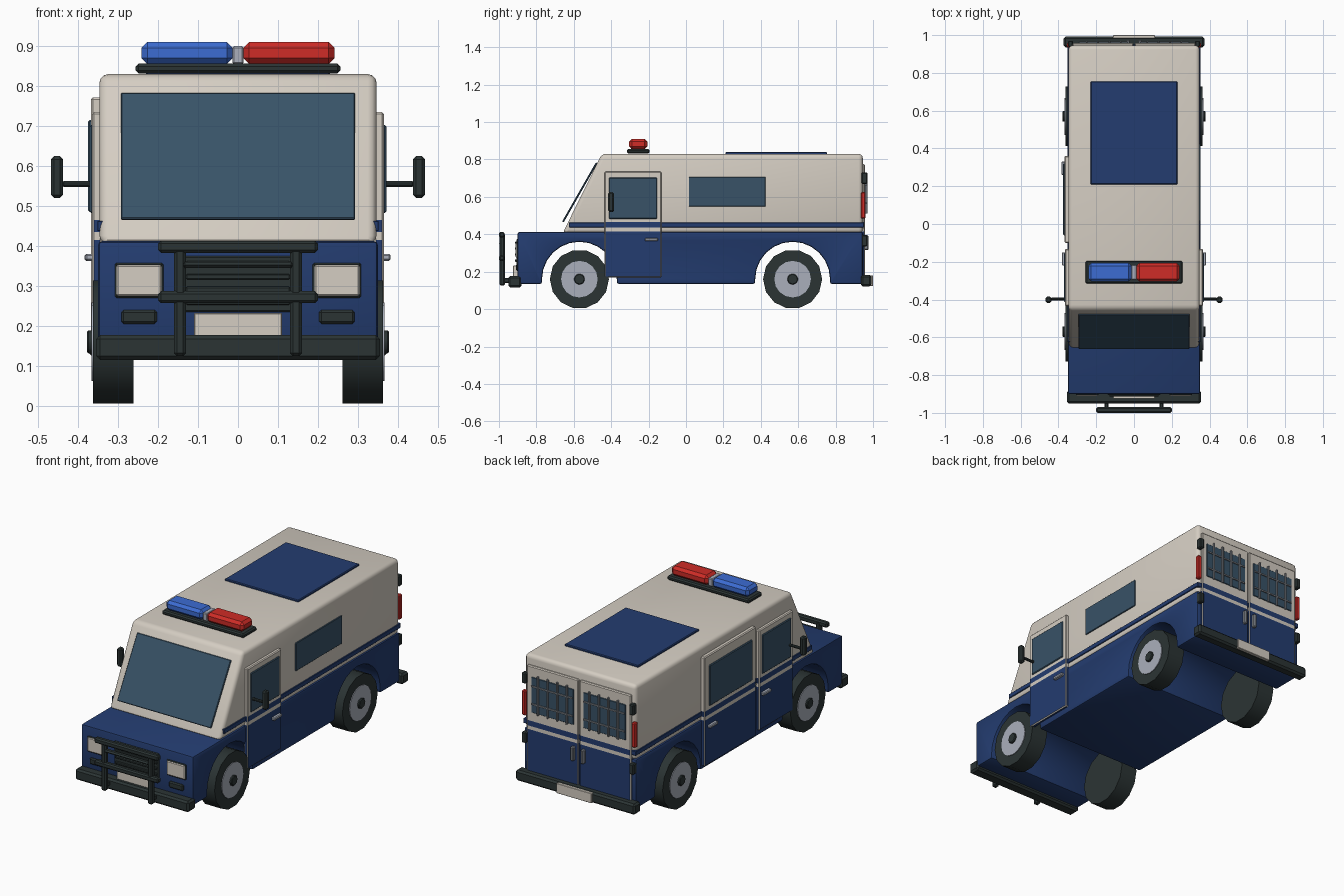
import bpy, bmesh, math
from mathutils import Matrix, Vector

cube = bpy.data.objects.get("Cube")
if cube:
    bpy.data.objects.remove(cube, do_unlink=True)


def material(name, r, g, b):
    m = bpy.data.materials.new(name)
    m.use_nodes = True
    m.diffuse_color = (r, g, b, 1)
    bsdf = next(n for n in m.node_tree.nodes if n.type == 'BSDF_PRINCIPLED')
    bsdf.inputs["Base Color"].default_value = (r, g, b, 1)
    return m


NAVY = material("navy paint", 0.017, 0.045, 0.16)
CREAM = material("cream paint", 0.66, 0.61, 0.54)
GLASS = material("tinted glass", 0.04, 0.085, 0.135)
BLACK = material("black rubber", 0.024, 0.034, 0.034)
STEEL = material("pale steel", 0.40, 0.43, 0.50)
GREY = material("grey metal", 0.23, 0.25, 0.28)
RED = material("red lens", 0.62, 0.025, 0.02)
BLUE = material("blue lens", 0.045, 0.15, 0.65)


def finish(name, bm, mats, bevel=0.0, segments=1):
    """Bevel the sharp edges, then make a shaded object."""
    bmesh.ops.recalc_face_normals(bm, faces=bm.faces)
    if bevel:
        sharp = [e for e in bm.edges if e.calc_face_angle(0) > math.radians(35)]
        bmesh.ops.bevel(bm, geom=sharp, offset=bevel, segments=segments,
                        profile=0.5, affect='EDGES', clamp_overlap=True)
    mesh = bpy.data.meshes.new(name)
    bm.to_mesh(mesh)
    bm.free()
    for m in mats:
        mesh.materials.append(m)
    ob = bpy.data.objects.new(name, mesh)
    bpy.context.collection.objects.link(ob)
    bpy.ops.object.select_all(action='DESELECT')
    ob.select_set(True)
    bpy.context.view_layer.objects.active = ob
    bpy.ops.object.shade_smooth_by_angle(angle=math.radians(30))
    return ob


def box_mesh(x, y, z):
    bm = bmesh.new()
    bmesh.ops.create_cube(bm, size=1)
    for v in bm.verts:
        v.co = [(a + b) / 2 + c * (b - a) for (a, b), c in zip((x, y, z), v.co)]
    return bm


def box(name, x, y, z, mat, bevel=0.004, segments=1):
    return finish(name, box_mesh(x, y, z), [mat], bevel, segments)


def mirrored(name, x, y, z, mat, bevel=0.004):
    box("left_" + name, x, y, z, mat, bevel)
    box("right_" + name, (-x[1], -x[0]), y, z, mat, bevel)


def banded_door(name, x, y, z):
    """Door panel painted in bands by height."""
    bm = box_mesh(x, y, z)
    for h in (0.415, 0.435, 0.465):
        bmesh.ops.bisect_plane(bm, geom=bm.verts[:] + bm.edges[:] + bm.faces[:],
                               plane_co=(0, 0, h), plane_no=(0, 0, 1))
    for f in bm.faces:
        h = f.calc_center_median().z
        f.material_index = int(h < 0.415 or 0.435 < h < 0.465)
    finish(name, bm, [CREAM, NAVY], 0.005)


def extruded(name, outline, half_width, mat, bevel, segments):
    """Side outline of (y, z) points extruded across the width."""
    bm = bmesh.new()
    face = bm.faces.new([bm.verts.new((-half_width, y, z)) for y, z in outline])
    out = bmesh.ops.extrude_face_region(bm, geom=[face])
    for v in out["geom"]:
        if isinstance(v, bmesh.types.BMVert):
            v.co.x = half_width
    return finish(name, bm, [mat], bevel, segments)


def cylinder(name, radius, x, y, z, mat, sides, bevel=0.0):
    bm = bmesh.new()
    bmesh.ops.create_cone(bm, cap_ends=True, segments=sides, radius1=radius,
                          radius2=radius, depth=abs(x[1] - x[0]))
    turn = Matrix.Rotation(math.pi / 2, 4, 'Y')
    bm.transform(Matrix.Translation(((x[0] + x[1]) / 2, y, z)) @ turn)
    finish(name, bm, [mat], bevel)


# Lower body with wheel arches, and the upper shell
AXLE, AXLE_Z, ARCH = 0.57, 0.16, 0.2
lower = [(-0.9, 0.135)]
for centre in (-AXLE, AXLE):
    lower.append((centre - ARCH, 0.135))
    for i in range(13):
        a = math.pi * (1 - i / 12)
        lower.append((centre + ARCH * math.cos(a), AXLE_Z + ARCH * math.sin(a)))
    lower.append((centre + ARCH, 0.135))
lower += [(0.945, 0.135), (0.945, 0.412), (-0.9, 0.412)]
extruded("lower_body", lower, 0.35, NAVY, 0.01, 2)
extruded("upper_body", [(-0.66, 0.405), (0.945, 0.405), (0.945, 0.83), (-0.45, 0.83)],
         0.347, CREAM, 0.022, 3)
box("waist_stripe", (-0.352, 0.352), (-0.625, 0.95), (0.437, 0.463), NAVY, 0.002)
box("roof_panel", (-0.23, 0.23), (0.21, 0.755), (0.825, 0.84), NAVY)

# Sloping windscreen
bm = box_mesh((-0.293, 0.293), (-0.005, 0.005), (-0.182, 0.182))
lean = math.atan2(0.18, 0.315)
bm.transform(Matrix.Translation((0, -0.568, 0.624)) @ Matrix.Rotation(-lean, 4, 'X'))
finish("windscreen", bm, [GLASS], 0.003)

# Wheels
for end, y in (("front", -AXLE), ("rear", AXLE)):
    for side, s in (("left", 1), ("right", -1)):
        tag = f"{side}_{end}_"
        cylinder(tag + "tyre", 0.158, (s * 0.262, s * 0.363), y, AXLE_Z, BLACK, 14)
        cylinder(tag + "hub", 0.098, (s * 0.36, s * 0.367), y, AXLE_Z, STEEL, 16)
        cylinder(tag + "hub_nut", 0.03, (s * 0.36, s * 0.378), y, AXLE_Z, BLACK, 8, 0.004)

# Front doors with windows, handles and mirrors
for side, s in (("left", 1), ("right", -1)):
    banded_door(side + "_front_door", sorted((s * 0.34, s * 0.365)), (-0.435, -0.132), (0.17, 0.735))
mirrored("door_window", (0.35, 0.371), (-0.412, -0.155), (0.482, 0.703), GLASS)
mirrored("door_handle", (0.36, 0.382), (-0.22, -0.15), (0.363, 0.38), STEEL)
mirrored("mirror_arm", (0.36, 0.44), (-0.405, -0.39), (0.548, 0.562), BLACK)
mirrored("mirror", (0.438, 0.468), (-0.417, -0.384), (0.52, 0.625), BLACK, 0.008)

# Sliding door on one side, fixed window on the other
banded_door("sliding_door", (-0.368, -0.34), (-0.1, 0.36), (0.155, 0.772))
box("sliding_door_window", (-0.375, -0.35), (-0.06, 0.32), (0.485, 0.715), GLASS)
box("sliding_door_handle", (-0.384, -0.36), (0.26, 0.33), (0.363, 0.38), STEEL)
box("side_window", (0.34, 0.353), (0.015, 0.425), (0.548, 0.706), GLASS, 0.002)

# Front lamps, grille, number plate and bumper
mirrored("headlight_rim", (0.187, 0.308), (-0.906, -0.89), (0.27, 0.358), BLACK)
mirrored("headlight", (0.191, 0.304), (-0.911, -0.89), (0.275, 0.353), CREAM)
mirrored("fog_lamp", (0.203, 0.292), (-0.91, -0.89), (0.205, 0.24), BLACK, 0.006)
box("grille", (-0.14, 0.14), (-0.906, -0.89), (0.235, 0.375), BLACK)
for i in range(4):
    h = 0.252 + i * 0.032
    box(f"grille_slat_{i}", (-0.13, 0.13), (-0.914, -0.9), (h, h + 0.014), BLACK, 0.003)
box("front_plate", (-0.11, 0.11), (-0.925, -0.89), (0.165, 0.232), CREAM, 0.002)
box("front_bumper", (-0.355, 0.355), (-0.95, -0.88), (0.115, 0.177), BLACK, 0.01)

# Push bar
mirrored("push_bar_post", (0.13, 0.16), (-0.996, -0.968), (0.125, 0.405), BLACK, 0.007)
mirrored("push_bar_bracket", (0.135, 0.155), (-0.98, -0.9), (0.14, 0.165), BLACK)
for part, half, h in (("top", 0.2, 0.383), ("middle", 0.2, 0.257), ("upper", 0.14, 0.345)):
    box(f"push_bar_{part}_rail", (-half, half), (-1.0, -0.97), (h, h + 0.03 if half > 0.15 else h + 0.015),
        BLACK, 0.007)

# Rear doors with barred windows, handles, hinges and lamps
for side, s in (("left", 1), ("right", -1)):
    banded_door(side + "_rear_door", sorted((s * 0.004, s * 0.325)), (0.93, 0.957), (0.15, 0.775))
mirrored("rear_window", (0.03, 0.295), (0.94, 0.961), (0.515, 0.715), GLASS, 0.002)
for i in range(4):
    x = 0.07 + i * 0.06
    mirrored(f"window_bar_{i}", (x - 0.005, x + 0.005), (0.958, 0.97), (0.51, 0.73), GREY, 0.002)
for i, h in enumerate((0.565, 0.665)):
    mirrored(f"window_crossbar_{i}", (0.035, 0.29), (0.959, 0.967), (h - 0.004, h + 0.004), GREY, 0)
mirrored("rear_handle", (0.022, 0.042), (0.95, 0.975), (0.315, 0.395), GREY, 0.005)
for i, h in enumerate((0.335, 0.67)):
    mirrored(f"rear_hinge_{i}", (0.322, 0.35), (0.938, 0.97), (h, h + 0.06), BLACK, 0.005)
mirrored("tail_light", (0.33, 0.355), (0.935, 0.96), (0.485, 0.625), RED, 0.005)
box("rear_bumper", (-0.373, 0.373), (0.935, 0.992), (0.122, 0.182), BLACK, 0.01)
box("rear_plate", (-0.11, 0.11), (0.98, 1.0), (0.124, 0.18), CREAM, 0.002)

# Roof light bar
box("light_bar_base", (-0.256, 0.256), (-0.316, -0.195), (0.832, 0.856), BLACK, 0.007)
box("red_light", (0.013, 0.242), (-0.305, -0.207), (0.855, 0.91), RED, 0.015)
box("blue_light", (-0.242, -0.013), (-0.305, -0.207), (0.855, 0.91), BLUE, 0.015)
box("light_bar_centre", (-0.014, 0.014), (-0.295, -0.217), (0.855, 0.9), STEEL)
